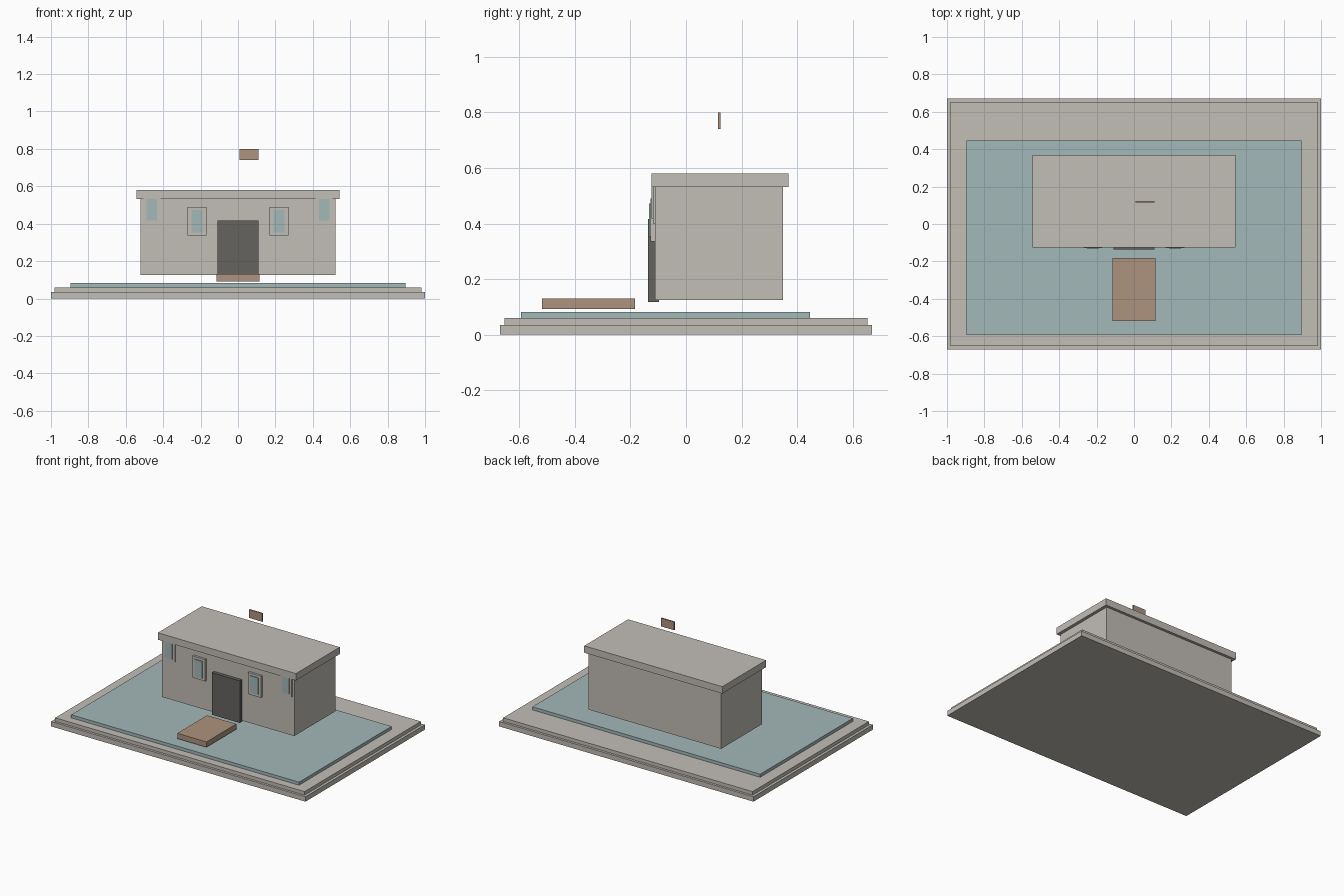
import bpy

cube = bpy.data.objects.get("Cube")
if cube:
    bpy.data.objects.remove(cube, do_unlink=True)


def material(name, r, g, b):
    m = bpy.data.materials.new(name)
    m.use_nodes = True
    m.diffuse_color = (r, g, b, 1)
    m.node_tree.nodes["Principled BSDF"].inputs["Base Color"].default_value = (r, g, b, 1)
    return m


stone = material("warm_grey_stone", 0.54, 0.51, 0.47)
blue = material("pale_blue", 0.37, 0.48, 0.49)
wood = material("tan_wood", 0.42, 0.29, 0.21)
dark = material("dark_grey", 0.13, 0.125, 0.117)


def box(name, mat, x, y, z):
    """Box spanning the (low, high) range on each axis."""
    ranges = (x, y, z)
    bpy.ops.mesh.primitive_cube_add(size=1, location=[(a + b) / 2 for a, b in ranges])
    ob = bpy.context.object
    ob.name = name
    ob.scale = [b - a for a, b in ranges]
    bpy.ops.object.transform_apply(location=False, rotation=False, scale=True)
    ob.data.materials.append(mat)
    return ob


# Stepped base and pool
box("base_slab", stone, (-1, 1), (-0.67, 0.67), (0, 0.035))
box("upper_slab", stone, (-0.981, 0.981), (-0.653, 0.653), (0.035, 0.06))
box("pool", blue, (-0.896, 0.896), (-0.594, 0.446), (0.06, 0.082))

# Building
box("walls", stone, (-0.521, 0.521), (-0.112, 0.349), (0.125, 0.531))
box("roof", stone, (-0.543, 0.543), (-0.125, 0.368), (0.531, 0.58))
box("door", dark, (-0.11, 0.11), (-0.137, -0.098), (0.118, 0.417))
box("entrance_platform", wood, (-0.115, 0.115), (-0.518, -0.183), (0.092, 0.13))
box("sign_board", wood, (0.007, 0.11), (0.115, 0.124), (0.741, 0.8))


# Windows: a raised surround with a pane standing slightly proud of it
def window(name, cx, cz, half_w, pane_w, front):
    box(name + "_surround", stone, (cx - half_w, cx + half_w),
        (front, -0.105), (cz - 0.077, cz + 0.077))
    box(name + "_pane", blue, (cx - pane_w, cx + pane_w),
        (front - 0.005, -0.105), (cz - 0.06, cz + 0.06))


for side, s in (("left", 1), ("right", -1)):
    window(side + "_inner_window", s * 0.219, 0.413, 0.051, 0.03, -0.128)
    window(side + "_outer_window", s * 0.46, 0.478, 0.046, 0.028, -0.119)
